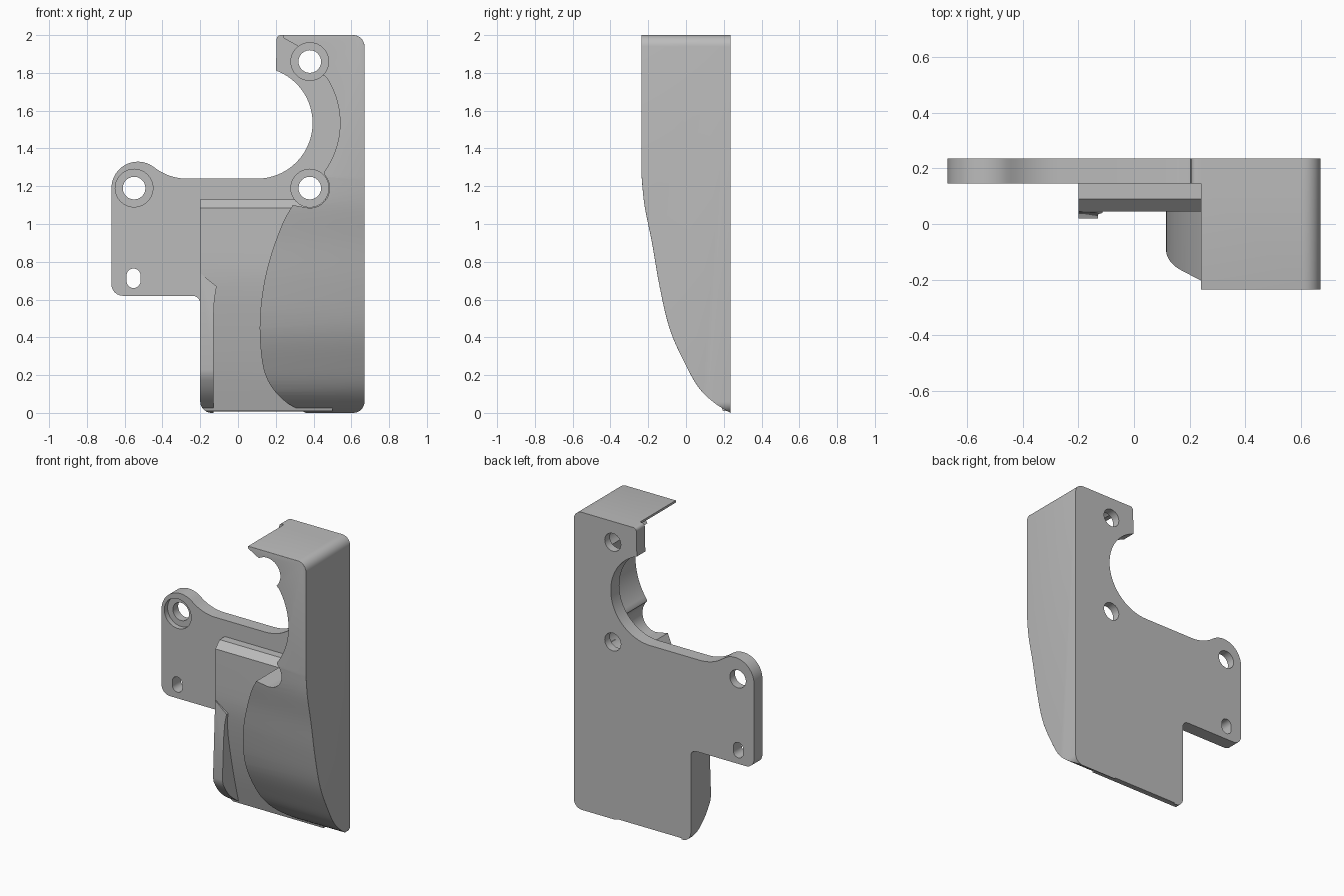
import bpy, bmesh, math

if "Cube" in bpy.data.objects:
    bpy.data.objects.remove(bpy.data.objects["Cube"])

grey = bpy.data.materials.new("plain grey")
grey.diffuse_color = (0.5, 0.5, 0.5, 1)
grey.use_nodes = True
grey.node_tree.nodes["Principled BSDF"].inputs["Base Color"].default_value = grey.diffuse_color


def arc(cx, cz, r, a0, a1, n=16):
    """Points on a circle from angle a0 to a1 in degrees."""
    return [(cx + r * math.cos(math.radians(a0 + (a1 - a0) * i / n)),
             cz + r * math.sin(math.radians(a0 + (a1 - a0) * i / n))) for i in range(n + 1)]


def smooth(pts, n=5):
    """Catmull-Rom curve through the points."""
    p = [pts[0]] + pts + [pts[-1]]
    out = []
    for a, b, c, d in zip(p, p[1:], p[2:], p[3:]):
        for i in range(n):
            t = i / n
            out.append(tuple(0.5 * (2 * b[k] + (c[k] - a[k]) * t
                       + (2 * a[k] - 5 * b[k] + 4 * c[k] - d[k]) * t * t
                       + (3 * b[k] - a[k] - 3 * c[k] + d[k]) * t ** 3) for k in (0, 1)))
    return out + [pts[-1]]


def prism(name, pts, lo, hi, axis):
    """Extrude an outline along y (x,z points) or along x (y,z points)."""
    bm = bmesh.new()
    vs = [bm.verts.new((p[0], lo, p[1]) if axis == 'y' else (lo, p[0], p[1])) for p in pts]
    f = bm.faces.new(vs)
    ext = bmesh.ops.extrude_face_region(bm, geom=[f])
    d = (0, hi - lo, 0) if axis == 'y' else (hi - lo, 0, 0)
    bmesh.ops.translate(bm, verts=[v for v in ext['geom'] if isinstance(v, bmesh.types.BMVert)], vec=d)
    bmesh.ops.recalc_face_normals(bm, faces=bm.faces)
    me = bpy.data.meshes.new(name)
    bm.to_mesh(me)
    bm.free()
    me.materials.append(grey)
    ob = bpy.data.objects.new(name, me)
    bpy.context.collection.objects.link(ob)
    return ob


def combine(ob, other, op):
    """Apply a boolean and remove the second object."""
    m = ob.modifiers.new(op, 'BOOLEAN')
    m.operation, m.object, m.solver = op, other, 'EXACT'
    bpy.context.view_layer.objects.active = ob
    bpy.ops.object.modifier_apply(modifier=m.name)
    bpy.data.objects.remove(other)


BACK = 0.235

# Mounting plate with rounded ear and round cut-out
plate = (arc(-0.61, 0.68, 0.06, 270, 180, 6)
         + arc(-0.53, 1.19, 0.14, 180, 52, 20)
         + arc(-0.27, 1.52, 0.28, 232, 270, 8)
         + arc(0.1, 1.535, 0.295, -90, 70, 36)
         + arc(0.225, 1.98, 0.02, 180, 90, 4)
         + [(0.6, 2.0), (0.6, 0.5), (-0.2, 0.5)]
         + arc(-0.24, 0.58, 0.04, 0, 90, 5))
bracket = prism("bracket", plate, 0.145, BACK, 'y')

# Tall housing: front outline crossed with the curved side profile
left_edge = smooth([(0.29, 1.1), (0.235, 1.0), (0.17, 0.82), (0.13, 0.64), (0.115, 0.45),
                    (0.13, 0.26), (0.17, 0.15), (0.25, 0.06), (0.36, 0.0)])
front = (left_edge + arc(0.61, 0.06, 0.06, -90, 0, 8) + arc(0.61, 1.94, 0.06, 0, 90, 8)
         + [(0.24, 2.0), (0.24, 1.985), (0.32, 1.94)]
         + arc(0.38, 1.86, 0.095, 110, -45, 14)
         + arc(0.1, 1.535, 0.44, 33, -36, 24)
         + arc(0.38, 1.19, 0.105, 45, -105, 14))
curve = smooth([(-0.235, 1.25), (-0.22, 1.1), (-0.18, 0.9), (-0.14, 0.67), (-0.085, 0.44),
                (0.0, 0.25), (0.07, 0.13), (0.15, 0.053), (0.235, 0.0)])
housing = prism("housing", front, -0.4, BACK, 'y')
combine(housing, prism("side", [(0.3, 2.1), (-0.235, 2.1)] + curve + [(0.3, 0.0)], -1, 1, 'x'), 'INTERSECT')

# Soft front edges on the right and top of the housing
bm = bmesh.new()
bm.from_mesh(housing.data)
edges = []
for e in bm.edges:
    if len(e.link_faces) == 2:
        a, b = sorted(f.normal.y for f in e.link_faces)
        mid = (e.verts[0].co + e.verts[1].co) / 2
        if a < -0.5 and abs(b) < 0.05 and (mid.x > 0.665 or (mid.z > 1.935 and mid.x > 0.6)
                                           or mid.z > 1.995) and mid.z > 0.1:
            edges.append(e)
bmesh.ops.bevel(bm, geom=edges, offset=0.02, segments=4, profile=0.5, affect='EDGES', clamp_overlap=True)
bm.to_mesh(housing.data)
bm.free()

# Middle pad with chamfered top and receding front
corner = arc(-0.14, 0.06, 0.06, 180, 270, 8)
pad = prism("pad", [(0.5, 0.0), (0.5, 1.13), (-0.2, 1.13)] + corner, -0.4, BACK, 'y')
slope = smooth([(0.045, 0.85), (0.05, 0.72), (0.07, 0.57), (0.105, 0.38), (0.145, 0.2), (0.195, 0.01)])
combine(pad, prism("pad_side", [(0.3, 1.2), (0.09, 1.2), (0.09, 1.13), (0.045, 1.085)] + slope
                   + [(0.3, 0.005)], -1, 1, 'x'), 'INTERSECT')

# Narrow rib on the left edge of the pad
rib = prism("rib", [(-0.13, 0.0), (-0.13, 0.5), (-0.125, 0.6), (-0.113, 0.67), (-0.2, 0.74)] + corner,
            -0.4, BACK, 'y')
combine(rib, prism("rib_side", [(0.3, 0.8), (0.044, 0.8), (0.042, 0.72), (0.02, 0.23)]
                   + [p for p in curve if p[1] < 0.21] + [(0.3, 0.0)], -1, 1, 'x'), 'INTERSECT')

for part in (pad, rib, housing):
    combine(bracket, part, 'UNION')

# Screw holes with counterbores, and one slot
for x, z in ((-0.55, 1.19), (0.38, 1.19), (0.38, 1.86)):
    combine(bracket, prism("bore", arc(x, z, 0.1, 0, 348.75, 31), -0.5, 0.18, 'y'), 'DIFFERENCE')
    combine(bracket, prism("hole", arc(x, z, 0.06, 0, 345, 23), 0.1, 0.4, 'y'), 'DIFFERENCE')
slot = arc(-0.553, 0.727, 0.037, 0, 180, 12) + arc(-0.553, 0.698, 0.037, 180, 360, 12)
combine(bracket, prism("slot", slot, 0.0, 0.4, 'y'), 'DIFFERENCE')

bpy.ops.object.select_all(action='DESELECT')
bracket.select_set(True)
bpy.context.view_layer.objects.active = bracket
bpy.ops.object.shade_smooth_by_angle(angle=math.radians(30))
